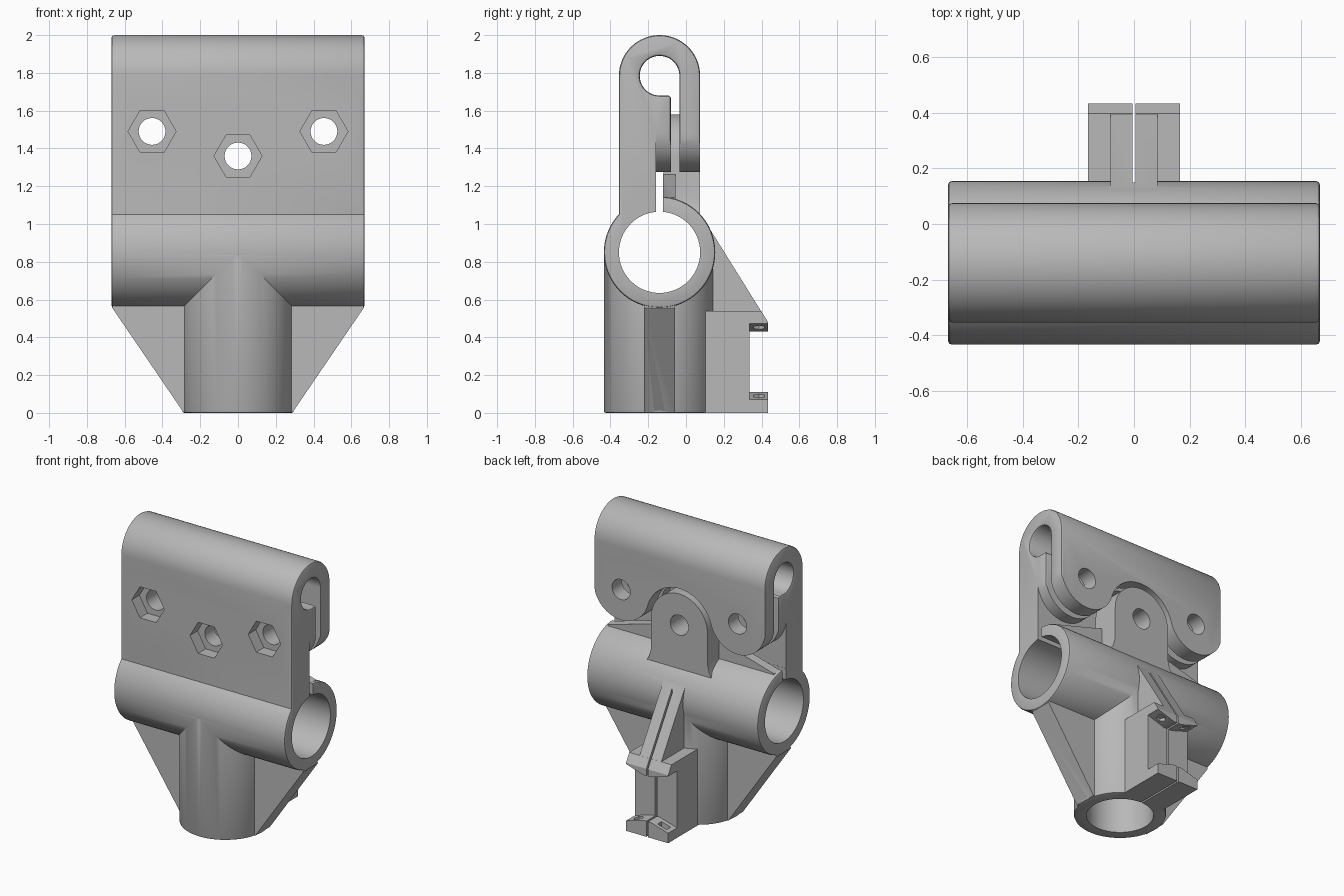
import bpy, bmesh
from math import sin, cos, pi, radians
from mathutils import Vector

if "Cube" in bpy.data.objects:
    bpy.data.objects.remove(bpy.data.objects["Cube"], do_unlink=True)

HALF = 0.67            # half length along x
CY = -0.14             # common axis plane of both sleeves
SLEEVE_Z = 0.85
OUTER, INNER = 0.295, 0.215
BOLTS = [(-0.455, 1.49), (0, 1.36), (0.455, 1.49)]

grey = bpy.data.materials.new("plain_grey")
grey.use_nodes = True
grey.diffuse_color = (0.48, 0.48, 0.48, 1)
grey.node_tree.nodes["Principled BSDF"].inputs["Base Color"].default_value = (0.48, 0.48, 0.48, 1)


def arc(u, v, r, start, end, n=24):
    """Points on an arc, angles in degrees."""
    steps = [radians(start + (end - start) * i / n) for i in range(n + 1)]
    return [(u + r * cos(a), v + r * sin(a)) for a in steps]


def circle(u, v, r, n=64, turn=0):
    return arc(u, v, r, turn, turn + 360, n)[:-1]


def prism(name, points, axis, a, b, bevel=0):
    """Extrude a closed profile along an axis, optionally rounding the rims."""
    place = {"x": lambda u, v: (a, u, v),
             "y": lambda u, v: (u, a, v),
             "z": lambda u, v: (u, v, a)}[axis]
    direction = Vector([float(axis == k) for k in "xyz"])
    bm = bmesh.new()
    face = bm.faces.new([bm.verts.new(place(u, v)) for u, v in points])
    top = bmesh.ops.extrude_face_region(bm, geom=[face])["geom"]
    bmesh.ops.translate(bm, verts=[g for g in top if isinstance(g, bmesh.types.BMVert)],
                        vec=direction * (b - a))
    bmesh.ops.recalc_face_normals(bm, faces=bm.faces)
    if bevel:
        rims = [e for e in bm.edges
                if abs((e.verts[0].co - e.verts[1].co).normalized().dot(direction)) < 0.5]
        bmesh.ops.bevel(bm, geom=rims, offset=bevel, segments=2, profile=0.5,
                        affect="EDGES", clamp_overlap=False)
    mesh = bpy.data.meshes.new(name)
    bm.to_mesh(mesh)
    bm.free()
    mesh.materials.append(grey)
    obj = bpy.data.objects.new(name, mesh)
    bpy.context.scene.collection.objects.link(obj)
    return obj


def combine(target, other, operation):
    """Apply a boolean and discard the second object."""
    mod = target.modifiers.new("combine", "BOOLEAN")
    mod.operation, mod.solver, mod.object = operation, "EXACT", other
    bpy.context.view_layer.objects.active = target
    bpy.ops.object.modifier_apply(modifier=mod.name)
    bpy.data.objects.remove(other, do_unlink=True)


def box(name, x0, x1, y0, y1, z0, z1):
    return prism(name, [(x0, y0), (x1, y0), (x1, y1), (x0, y1)], "z", z0, z1)


def mirrored(half):
    """Close a right-hand profile with its left-hand mirror."""
    return half + [(-u, v) for u, v in reversed(half) if abs(u) > 1e-5]


# Upper hook: front wall, rounded top and hanging rear lip
hook_profile = ([(-0.355, 0.95)] + arc(CY, 1.785, 0.215, 180, 0, 32)
                + [(0.075, 1.2), (-0.035, 1.2)]
                + arc(CY, 1.785, 0.105, 0, 270, 36)
                + [(-0.09, 1.68), (-0.08, 1.67), (-0.08, 0.95)])
hook = prism("upper_hook", hook_profile, "x", -HALF, HALF, 0.014)

# Wavy lower edge of the hook: two bolt lobes and a central recess
wave = ([(0.75, 0.7), (0.75, 1.49)] + arc(0.455, 1.49, 0.2155, 0, -164, 28)
        + arc(0, 1.36, 0.258, 16, 90, 14)[1:])
combine(hook, prism("wave_cutter", mirrored(wave), "y", -0.16, 0.4), "DIFFERENCE")

# Horizontal sleeve is the base that everything joins
body = prism("clamp_bracket", circle(CY, SLEEVE_Z, OUTER), "x", -HALF, HALF, 0.014)
combine(body, hook, "UNION")

# Vertical sleeve under it
combine(body, prism("lower_sleeve", circle(0, CY, OUTER), "z", 0, 0.84, 0.01), "UNION")

# Side gussets, one plate through both sleeves
gusset = [(0.29, 0.005), (0.665, 0.555), (0.655, 0.62), (0, 0.62)]
combine(body, prism("side_gussets", mirrored(gusset), "y", -0.222, -0.058), "UNION")

# Central bolt tab with a flared foot
tab = [(0.27, 0.9), (0.27, 1.02), (0.235, 1.08), (0.22, 1.14)] + arc(0, 1.36, 0.22, 0, 90, 20)
combine(body, prism("bolt_tab", mirrored(tab), "y", -0.12, 0.075), "UNION")

# Tapering rib along the slit
rib = [(0.65, 1.0), (0.65, 1.14), (0.21, 1.265)]
combine(body, prism("slit_rib", mirrored(rib), "y", -0.14, -0.055), "UNION")

# Rear clamp block and its sloping brace
block = [(0, 0), (0.435, 0), (0.435, 0.48), (0.3975, 0.54), (0, 0.54)]
combine(body, prism("rear_block", block, "x", -0.165, 0.165), "UNION")
brace = [(0, 0.45), (0.4, 0.45), (0.434, 0.48), (0.12, 0.984), (0, 0.98)]
combine(body, prism("rear_brace", brace, "x", -0.085, 0.085), "UNION")

# Bores and the slit of the horizontal sleeve
cutters = [
    prism("horizontal_bore", circle(CY, SLEEVE_Z, INNER), "x", -1, 1),
    prism("vertical_bore", circle(0, CY, INNER), "z", -0.2, 0.5),
    box("sleeve_slit", -1, 1, -0.159, -0.121, SLEEVE_Z, 1.268),
    box("lower_rear_slit", -0.006, 0.006, 0, 0.6, -0.2, 0.49),
    box("upper_rear_slit", -0.006, 0.006, 0.15, 0.6, -0.1, 1.04),
]

# Notch in the rear block with sloped ledges and small pockets
ledge = [(0.03, 0.11), (0.2, 0.06), (0.2, 0.483), (0.03, 0.43)]
cutters += [
    prism("rear_notch", mirrored(ledge), "y", 0.335, 0.6),
    box("square_pockets", -0.135, -0.065, 0.365, 0.41, 0.055, 0.465),
    prism("hex_pockets", circle(0.1, 0.387, 0.033, 6), "z", 0.055, 0.465),
]

# Bolt holes with hexagonal nut recesses at the front
for x, z in BOLTS:
    cutters.append(prism("bolt_hole", circle(x, z, 0.071, 32), "y", -0.6, 0.3))
    cutters.append(prism("nut_recess", circle(x, z, 0.127, 6), "y", -0.6, -0.27))

for cutter in cutters:
    combine(body, cutter, "DIFFERENCE")

# Smooth curved walls, crisp edges
bpy.ops.object.select_all(action="DESELECT")
body.select_set(True)
bpy.context.view_layer.objects.active = body
bpy.ops.object.shade_smooth_by_angle(angle=radians(30))
